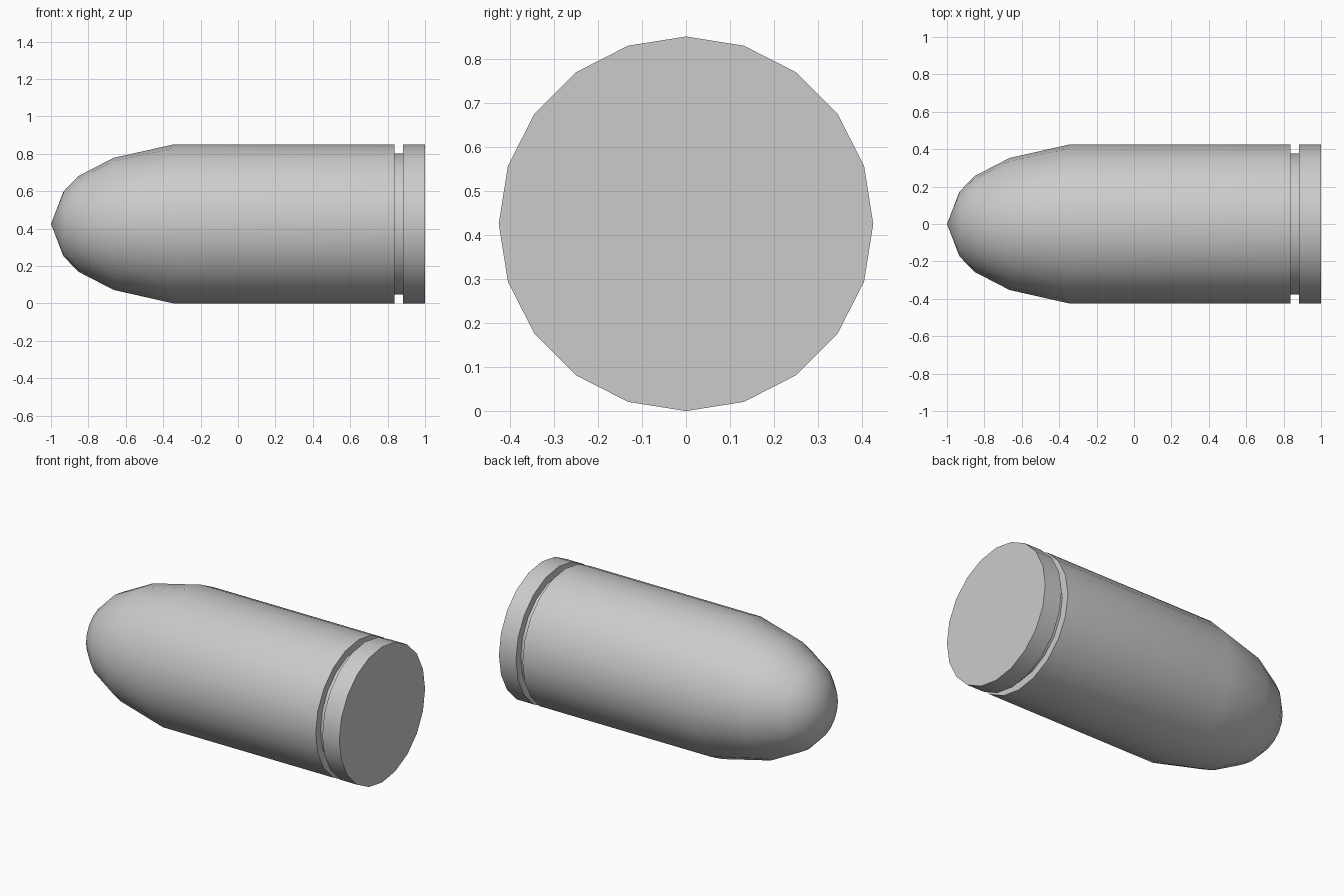
import bpy, bmesh, math

if "Cube" in bpy.data.objects:
    bpy.data.objects.remove(bpy.data.objects["Cube"])

SIDES = 20
CENTRE_Z = 0.425


def lathe(name, profile):
    """Revolve (x, radius) points around the long horizontal axis."""
    bm = bmesh.new()
    rings = []
    for x, r in profile:
        if r == 0:
            rings.append([bm.verts.new((x, 0, CENTRE_Z))] * SIDES)
        else:
            rings.append([bm.verts.new((x, r * math.cos(a), CENTRE_Z + r * math.sin(a)))
                          for a in (2 * math.pi * i / SIDES for i in range(SIDES))])
    for a, b in zip(rings, rings[1:]):
        for i in range(SIDES):
            j = (i + 1) % SIDES
            bm.faces.new(dict.fromkeys((a[i], a[j], b[j], b[i])))
    # flat base cap
    bm.faces.new(rings[-1])
    bmesh.ops.recalc_face_normals(bm, faces=bm.faces)
    mesh = bpy.data.meshes.new(name)
    bm.to_mesh(mesh)
    bm.free()
    obj = bpy.data.objects.new(name, mesh)
    bpy.context.collection.objects.link(obj)
    bpy.ops.object.select_all(action='DESELECT')
    obj.select_set(True)
    bpy.context.view_layer.objects.active = obj
    bpy.ops.object.shade_smooth_by_angle(angle=math.radians(40))
    return obj


# rounded nose, straight case, extraction groove and base rim
lathe("cartridge_body", [
    (-1.0, 0), (-0.933, 0.173), (-0.853, 0.256), (-0.665, 0.353), (-0.345, 0.425),
    (0.836, 0.425), (0.836, 0.377), (0.882, 0.377), (0.882, 0.425), (1.0, 0.425),
])
